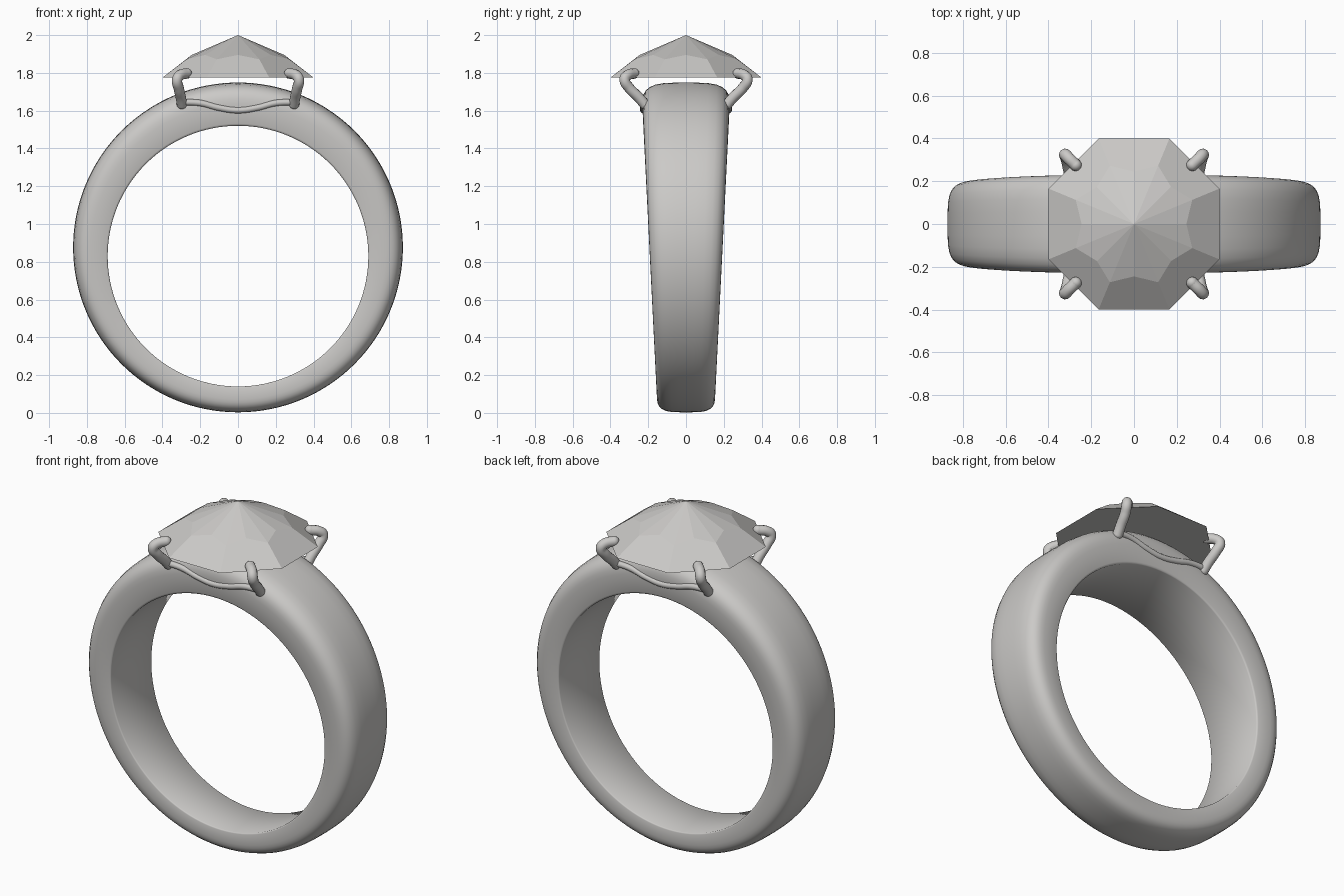
import bpy, bmesh
from math import sin, cos, pi
from mathutils import Vector

cube = bpy.data.objects.get("Cube")
if cube:
    bpy.data.objects.remove(cube, do_unlink=True)

COLOR = (0.6, 0.59, 0.575, 1)
metal = bpy.data.materials.new("pale_grey")
metal.use_nodes = True
metal.diffuse_color = COLOR
metal.node_tree.nodes["Principled BSDF"].inputs["Base Color"].default_value = COLOR


def finish(name, bm):
    bmesh.ops.recalc_face_normals(bm, faces=bm.faces)
    mesh = bpy.data.meshes.new(name)
    bm.to_mesh(mesh)
    bm.free()
    obj = bpy.data.objects.new(name, mesh)
    mesh.materials.append(metal)
    bpy.context.collection.objects.link(obj)
    return obj


def smooth(obj, degrees):
    bpy.ops.object.select_all(action='DESELECT')
    obj.select_set(True)
    bpy.context.view_layer.objects.active = obj
    bpy.ops.object.shade_smooth_by_angle(angle=degrees * pi / 180)


# Band: a domed section swept between two off-centre circles, wider at the top
half = [(0, 0.965), (0.015, 0.985), (0.05, 1), (0.5, 1), (0.62, 0.99), (0.72, 0.96),
        (0.81, 0.91), (0.89, 0.82), (0.95, 0.69), (0.985, 0.5), (0.997, 0.25)]
section = half + [(1, 0)] + [(t, -w) for t, w in reversed(half)]
STEPS = 128
bm = bmesh.new()
rings = []
for i in range(STEPS):
    a = 2 * pi * i / STEPS
    inner = Vector((0.69 * sin(a), 0, 0.83 + 0.69 * cos(a)))
    outer = Vector((0.873 * sin(a), 0, 0.876 + 0.873 * cos(a)))
    ring = []
    for t, w in section:
        p = inner.lerp(outer, t)
        p.y = w * (0.15 + 0.05 * p.z)
        ring.append(bm.verts.new(p))
    rings.append(ring)
for i in range(STEPS):
    r, s = rings[i], rings[(i + 1) % STEPS]
    for j in range(len(section)):
        k = (j + 1) % len(section)
        bm.faces.new((r[j], r[k], s[k], s[j]))
smooth(finish("band", bm), 50)

# Gem: octagonal crown with a star of facets around the point and a flat base
bm = bmesh.new()
apex = bm.verts.new((0, 0, 2))


def gem_ring(radius, z, offset):
    return [bm.verts.new((radius * cos(a), radius * sin(a), z))
            for a in (pi / 4 * (k + offset) for k in range(8))]


girdle = gem_ring(0.433, 1.775, 0.5)
star = gem_ring(0.295, 1.872, 0.5)
notch = gem_ring(0.245, 1.895, 1)
for k in range(8):
    n = (k + 1) % 8
    bm.faces.new((apex, star[k], notch[k]))
    bm.faces.new((apex, notch[k], star[n]))
    bm.faces.new((girdle[k], girdle[n], star[n], notch[k], star[k]))
bm.faces.new(girdle[::-1])
finish("gem", bm)


# Round wire along a smooth path, with ball ends
def wire(name, points, radius):
    curve = bpy.data.curves.new(name, 'CURVE')
    curve.dimensions = '3D'
    curve.bevel_depth = radius
    curve.bevel_resolution = 4
    curve.resolution_u = 8
    spline = curve.splines.new('BEZIER')
    spline.bezier_points.add(len(points) - 1)
    for bp, p in zip(spline.bezier_points, points):
        bp.co = p
        bp.handle_left_type = bp.handle_right_type = 'AUTO'
    temp = bpy.data.objects.new(name, curve)
    bpy.context.collection.objects.link(temp)
    mesh = bpy.data.meshes.new_from_object(
        temp.evaluated_get(bpy.context.evaluated_depsgraph_get()))
    bm = bmesh.new()
    bm.from_mesh(mesh)
    bpy.data.objects.remove(temp)
    bpy.data.meshes.remove(mesh)
    for end in (points[0], points[-1]):
        ball = bmesh.ops.create_uvsphere(bm, u_segments=12, v_segments=8, radius=radius)
        bmesh.ops.translate(bm, verts=ball["verts"], vec=end)
    smooth(finish(name, bm), 60)


# Four claws and the two side wires that join them
claw = [(0.297, 0.22, 1.635), (0.303, 0.25, 1.67), (0.314, 0.3, 1.72),
        (0.322, 0.325, 1.765), (0.308, 0.31, 1.787), (0.272, 0.275, 1.797)]
side_wire = [(-0.3, 1.645), (-0.2, 1.64), (-0.1, 1.615), (0, 1.602),
             (0.1, 1.615), (0.2, 1.64), (0.3, 1.645)]
for sy, depth in ((-1, "front"), (1, "back")):
    for sx, side in ((-1, "right"), (1, "left")):
        wire(f"claw_{depth}_{side}", [(sx * x, sy * y, z) for x, y, z in claw], 0.028)
    wire(f"side_wire_{depth}", [(x, sy * 0.226, z) for x, z in side_wire], 0.017)
